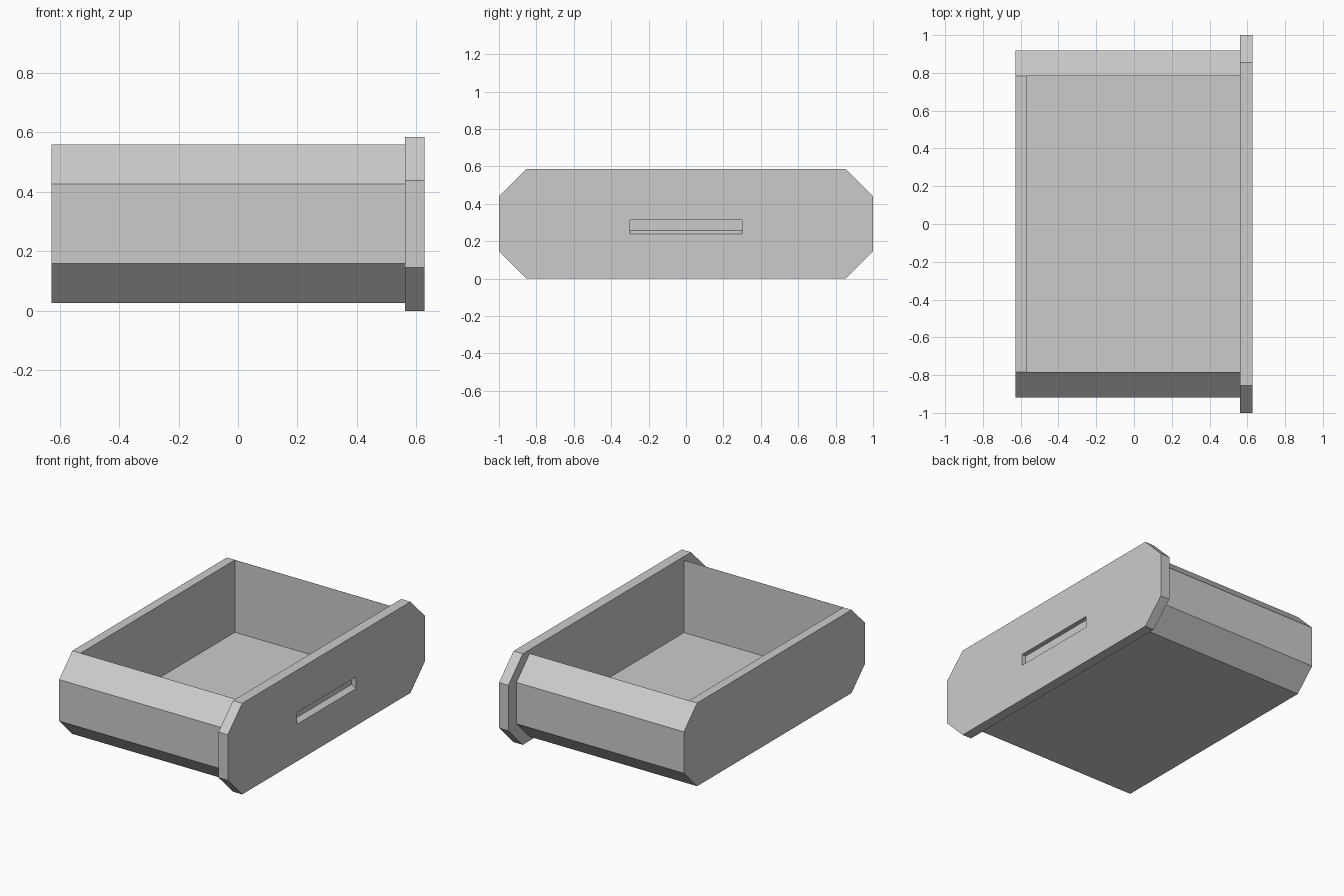
import bpy, bmesh

if "Cube" in bpy.data.objects:
    bpy.data.objects.remove(bpy.data.objects["Cube"])


def extrude_profile(name, points, axis, a, b):
    """Closed 2D profile extruded along x (points are y, z) or y (points are x, z)."""
    place = (lambda p, t: (t, p[0], p[1])) if axis == "x" else (lambda p, t: (p[0], t, p[1]))
    bm = bmesh.new()
    start = [bm.verts.new(place(p, a)) for p in points]
    end = [bm.verts.new(place(p, b)) for p in points]
    bm.faces.new(start)
    bm.faces.new(end)
    n = len(points)
    for i in range(n):
        j = (i + 1) % n
        bm.faces.new((start[i], start[j], end[j], end[i]))
    bmesh.ops.recalc_face_normals(bm, faces=bm.faces)
    mesh = bpy.data.meshes.new(name)
    bm.to_mesh(mesh)
    bm.free()
    obj = bpy.data.objects.new(name, mesh)
    bpy.context.collection.objects.link(obj)
    return obj


def octagon(half_w, z0, z1, c):
    """Rectangle with chamfered corners."""
    right = [(half_w - c, z0), (half_w, z0 + c), (half_w, z1 - c), (half_w - c, z1)]
    return right + [(-y, z) for y, z in reversed(right)]


def cut(obj, cutter):
    cutter.hide_render = True
    mod = obj.modifiers.new("cut", "BOOLEAN")
    mod.operation = "DIFFERENCE"
    mod.solver = "EXACT"
    mod.object = cutter
    bpy.context.view_layer.objects.active = obj
    bpy.ops.object.modifier_apply(modifier=mod.name)
    bpy.data.objects.remove(cutter)


# Drawer tray, hollowed from above and open towards the face panel
tray = extrude_profile("drawer_tray", octagon(0.918, 0.026, 0.56, 0.134), "x", -0.628, 0.562)
cavity = extrude_profile("cavity_cutter", [(-0.783, 0.096), (0.783, 0.096), (0.783, 0.8), (-0.783, 0.8)],
                         "x", -0.57, 0.7)
cut(tray, cavity)

# Face panel with a shallow finger slot that has a sloping floor
panel = extrude_profile("face_panel", octagon(1.0, 0.0, 0.585, 0.146), "x", 0.562, 0.628)
slot = extrude_profile("slot_cutter", [(0.598, 0.258), (0.628, 0.238), (0.66, 0.238), (0.66, 0.313), (0.598, 0.313)],
                       "y", -0.3, 0.3)
cut(panel, slot)
